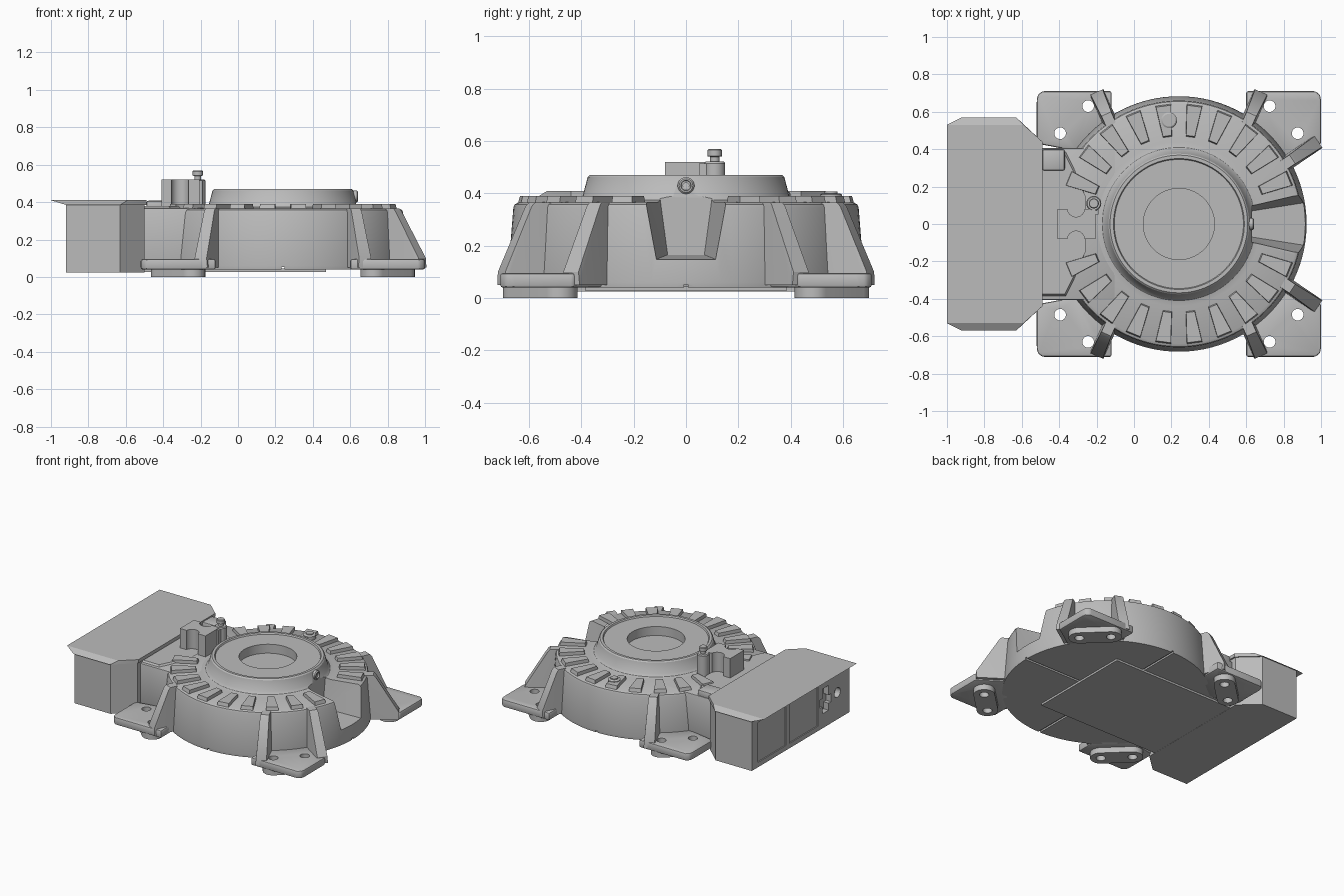
import bpy, bmesh, math
from mathutils import Vector, Matrix

cube = bpy.data.objects.get("Cube")
if cube:
    bpy.data.objects.remove(cube, do_unlink=True)

grey = bpy.data.materials.new("cast_grey")
grey.use_nodes = True
grey.diffuse_color = (0.5, 0.5, 0.5, 1)
grey.node_tree.nodes["Principled BSDF"].inputs["Base Color"].default_value = (0.5, 0.5, 0.5, 1)

CX = 0.24  # axis of the round housing


def finish(mesh):
    for p in mesh.polygons:
        p.use_smooth = True
    mesh.set_sharp_from_angle(angle=math.radians(30))


def add(name, bm, move=(0, 0, 0), turn=None):
    bmesh.ops.recalc_face_normals(bm, faces=bm.faces)
    bm.transform(Matrix.Translation(move) @ (turn or Matrix()))
    mesh = bpy.data.meshes.new(name)
    bm.to_mesh(mesh)
    bm.free()
    mesh.materials.append(grey)
    finish(mesh)
    ob = bpy.data.objects.new(name, mesh)
    bpy.context.scene.collection.objects.link(ob)
    return ob


def hull(name, pts, bevel=0):
    bm = bmesh.new()
    for p in pts:
        bm.verts.new(p)
    bmesh.ops.convex_hull(bm, input=bm.verts)
    bmesh.ops.delete(bm, geom=[v for v in bm.verts if not v.link_faces], context='VERTS')
    bmesh.ops.dissolve_limit(bm, angle_limit=0.01, verts=bm.verts, edges=bm.edges)
    if bevel:
        bmesh.ops.bevel(bm, geom=bm.edges[:], offset=bevel, segments=2,
                        affect='EDGES', profile=0.5, clamp_overlap=True)
    return add(name, bm)


def prism(name, outline, z0, z1, bevel=0):
    return hull(name, [(x, y, z) for x, y in outline for z in (z0, z1)], bevel)


def block(name, x, y, z, bevel=0):
    return prism(name, [(a, b) for a in x for b in y], z[0], z[1], bevel)


def circle(x, y, r, n=32):
    return [(x + r * math.cos(k * math.tau / n), y + r * math.sin(k * math.tau / n)) for k in range(n)]


def lathe(name, profile, move, steps=32, turn=None):
    bm = bmesh.new()
    vs = [bm.verts.new((r, 0, z)) for r, z in profile]
    es = [bm.edges.new(pair) for pair in zip(vs, vs[1:])]
    bmesh.ops.spin(bm, geom=vs + es, cent=(0, 0, 0), axis=(0, 0, 1),
                   angle=math.tau, steps=steps)
    bmesh.ops.remove_doubles(bm, verts=bm.verts, dist=1e-5)
    return add(name, bm, move, turn)


def cut(ob, cutters):
    for c in cutters:
        m = ob.modifiers.new("cut", 'BOOLEAN')
        m.operation, m.solver, m.object = 'DIFFERENCE', 'EXACT', c
    bpy.context.view_layer.update()
    result = bpy.data.meshes.new_from_object(
        ob.evaluated_get(bpy.context.evaluated_depsgraph_get()))
    ob.modifiers.clear()
    ob.data = result
    finish(result)
    for c in cutters:
        bpy.data.objects.remove(c, do_unlink=True)


# Round housing with raised centre ring and bore
housing = lathe("housing", [
    (0, .04), (.68, .04), (.683, .06), (.66, .345), (.655, .358), (.64, .366), (.44, .367),
    (.41, .374), (.395, .39), (.376, .462), (.368, .47), (.35, .47), (.345, .46),
    (.19, .46), (.19, .395), (0, .395)], (CX, 0, 0), 96)

# Tapered channel on the left side and cross grooves underneath
channel = hull("channel_cutter", [
    (x, s * w, z) for s in (-1, 1) for x, w, z in
    ((.632, .07, .165), (.632, .11, .46), (.95, .12, .145), (.95, .185, .46))])
cut(housing, [channel,
              block("groove_x", (-.6, 1.1), (-.008, .008), (.02, .052)),
              block("groove_y", (CX - .008, CX + .008), (-.8, .8), (.02, .052))])

# Radial cooling fins, leaving the channel and the bracket side free
for k in range(24):
    a = math.radians(7.5 + 15 * k)
    if abs(math.cos(a)) > 0.98:
        continue
    d, t = Vector((math.cos(a), math.sin(a), 0)), Vector((-math.sin(a), math.cos(a), 0))
    c = Vector((CX, 0, 0))
    hull("cooling_fin", [
        c + d * r + t * s * w + Vector((0, 0, z)) for s in (-1, 1) for r, w, z in
        ((.465, .025, .35), (.645, .043, .35), (.475, .023, .39), (.635, .04, .39))])

# Corner feet: plate, oval pad, bolt holes and sloped ribs
for sx in (-1, 1):
    for sy in (-1, 1):
        def at(u, v):
            return CX + sx * u, sy * v

        inner = (.60, .32) if sx > 0 else (.55, .39)
        plate = prism("foot_plate", [at(*p) for p in (
            (.36, .71), (.73, .71), (.755, .69), (.76, .66), (.76, .43), inner, (.36, .54))],
            .04, .095, .01)
        holes = [(.485, .63), (.635, .485)]
        pad = prism("foot_pad", [q for h in holes for q in circle(*at(*h), .07)], 0, .045)
        for ob in (plate, pad):
            cut(ob, [prism("bolt_cutter", circle(*at(*h), .031, 24), -.1, .2) for h in holes])

        ribs = [((.38, .57), (.44, .705))]
        if sx > 0:
            ribs.append(((.59, .335), (.745, .44)))
        for p, q in ribs:
            p, q = Vector((*at(*p), 0)), Vector((*at(*q), 0))
            d = (q - p).normalized()
            t = Vector((-d.y, d.x, 0))
            hull("foot_rib", [
                o + t * s * w + Vector((0, 0, z)) for s in (-1, 1) for o, w, z in (
                    (p - d * .08, .04, .05), (p - d * .08, .028, .366), (p + d * .02, .028, .366),
                    (p + d * .035, .03, .35), (q, .035, .1), (q, .04, .05))])

# Link between the housing and the control box
block("link_block", (-.51, -.1), (-.405, .405), (.04, .368), .008)
hull("link_cap", [(x, s * y, z) for s in (-1, 1) for x, y, z in (
    (-.5, .39, .36), (-.36, .39, .36), (-.5, .375, .38), (-.37, .375, .38), (-.26, .15, .38))])
block("junction_lid", (-.49, -.37), (.285, .40), (.35, .408), .012)

# Control box with recessed service panels on its outer side
corners = ((-.92, .56), (-.63, .56), (-.5, .44))
box = prism("control_box", [(x, s * y) for s in (-1, 1) for x, y in corners], .025, .39)
cut(box, [block("panel_cutter", (-1, -.912), y, (.06, .35)) for y in ((.17, .49), (-.2, .13))]
    + [block("slot_cutter", (-1, -.88), (-.32, -.25), (.13, .31)),
       block("socket_cutter", (-1, -.88), (-.35, -.22), (.18, .24)),
       hull("port_cutter", [(x, y, z) for x in (-1, -.88) for y, z in circle(-.42, .22, .035)])])

# Roof with folded ends and an outer overhang
hull("box_roof", [(x, s * y, z) for s in (-1, 1) for x, y, z in (
    (-1, .53, .41), (-.92, .57, .385), (-.63, .57, .385), (-.59, .53, .41),
    (-.49, .44, .41), (-.49, .44, .385))])

# Thin underside cover
block("base_cover", (-.915, .47), (-.385, .385), (.026, .045))

# Cable bracket with two round bites, and the valve post next to it
bracket = block("cable_bracket", (-.41, -.205), (-.08, .08), (.36, .52))
cut(bracket, [prism("bite_cutter", circle(-.31, s * .085, .047), .3, .6) for s in (-1, 1)])
lathe("valve_post", [(0, .36), (.04, .36), (.04, .515), (.035, .522), (.018, .522), (.018, .54),
                     (.027, .542), (.027, .565), (.023, .57), (0, .57)], (-.215, .11, 0))
block("post_web", (-.235, -.19), (.05, .11), (.36, .515))

# Small button on a rear fin
lathe("fin_button", [(0, .37), (.042, .37), (.042, .395), (.034, .4), (.025, .4), (.025, .407),
                     (0, .407)], (.187, .555, 0))

# Plug on the ring above the channel
lathe("ring_plug", [(0, -.03), (.032, -.03), (.032, .008), (.026, .014), (.02, .014), (.018, .004),
                    (.011, .004), (.011, -.01), (0, -.01)], (.627, 0, .43),
      turn=Matrix.Rotation(math.pi / 2, 4, 'Y'))
